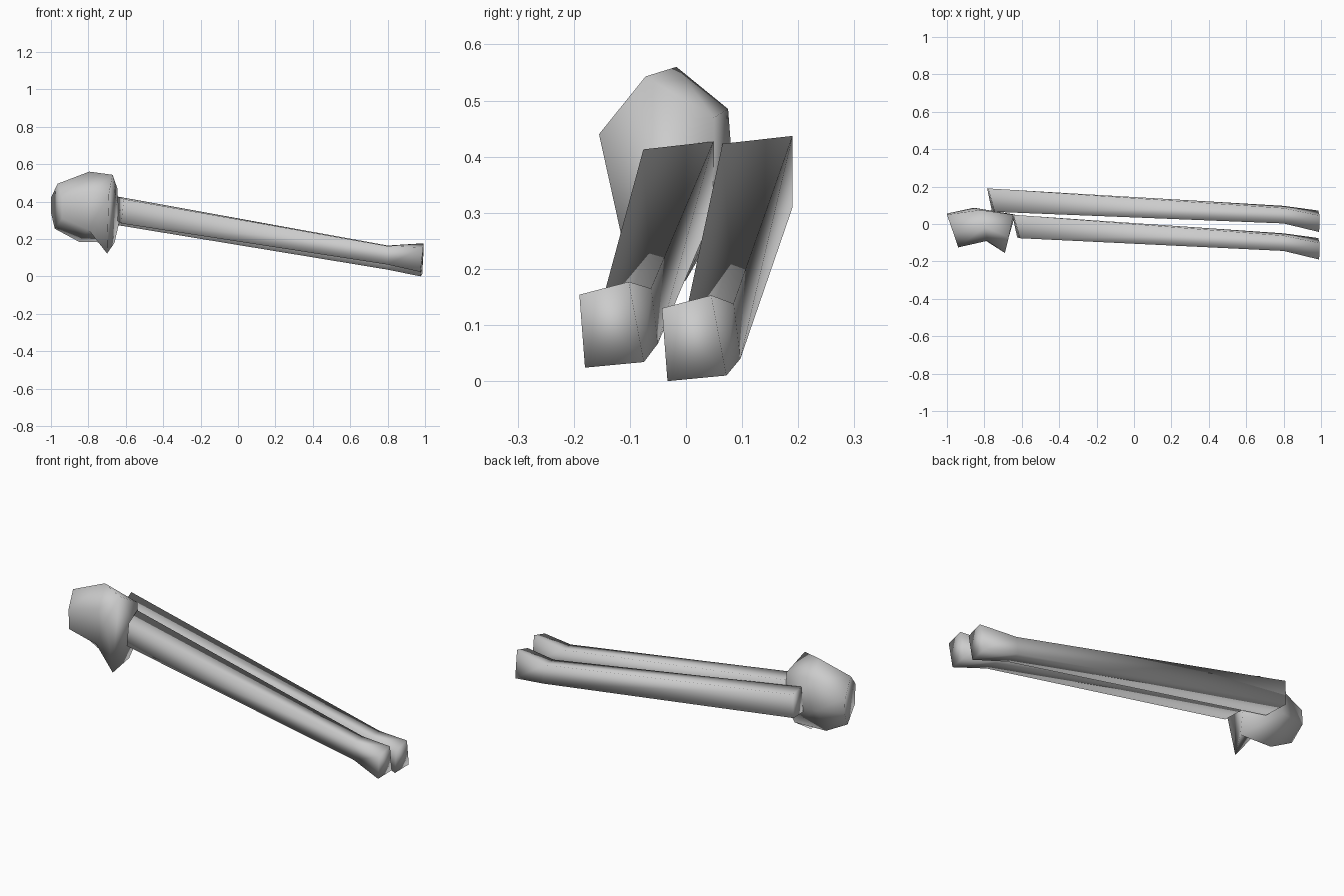
import bpy, bmesh
from mathutils import Vector

if "Cube" in bpy.data.objects:
    bpy.data.objects.remove(bpy.data.objects["Cube"], do_unlink=True)

grey = bpy.data.materials.new("plain_grey")
grey.use_nodes = True
grey.diffuse_color = (0.6, 0.6, 0.6, 1)
bsdf = next(n for n in grey.node_tree.nodes if n.type == 'BSDF_PRINCIPLED')
bsdf.inputs["Base Color"].default_value = (0.6, 0.6, 0.6, 1)
bsdf.inputs["Roughness"].default_value = 0.8


def loft(name, rings):
    """Skin matching cross-sections and cap both ends."""
    bm = bmesh.new()
    loops = [[bm.verts.new(p) for p in ring] for ring in rings]
    n = len(loops[0])
    for a, b in zip(loops, loops[1:]):
        for i in range(n):
            j = (i + 1) % n
            bm.faces.new((a[i], a[j], b[j], b[i]))
    bm.faces.new(loops[0])
    bm.faces.new(loops[-1])
    bmesh.ops.recalc_face_normals(bm, faces=bm.faces)
    for f in bm.faces:
        f.smooth = True
    mesh = bpy.data.meshes.new(name)
    bm.to_mesh(mesh)
    bm.free()
    mesh.materials.append(grey)
    obj = bpy.data.objects.new(name, mesh)
    bpy.context.collection.objects.link(obj)
    return obj


# Long shaft sections: front top, back top, back bottom, front bottom
shaft = [
    [(-0.745, 0.065, 0.423), (-0.78, 0.19, 0.437), (-0.785, 0.19, 0.31), (-0.76, 0.07, 0.293)],
    [(0.80, 0.003, 0.135), (0.80, 0.085, 0.138), (0.80, 0.097, 0.04), (0.80, 0.01, 0.036)],
    [(0.99, -0.043, 0.13), (0.993, 0.045, 0.153), (0.985, 0.072, 0.01), (0.975, -0.033, 0.0)],
]
# The front shaft is shorter and sits beside the rear one
offsets = [(0.135, -0.141, -0.01), (0, -0.147, 0.027), (0, -0.147, 0.024)]

loft("rear_long_bone", shaft)
loft("front_long_bone",
     [[Vector(p) + Vector(o) for p in ring] for ring, o in zip(shaft, offsets)])

# Faceted knuckle at the upper end: outer cap, waist, inner rim
loft("joint_bone", [
    [(-0.94, -0.125, 0.42), (-0.965, -0.05, 0.495), (-1.0, 0.05, 0.42),
     (-1.0, 0.056, 0.34), (-0.98, 0.0, 0.255), (-0.94, -0.12, 0.31)],
    [(-0.785, -0.09, 0.45), (-0.795, -0.017, 0.56), (-0.82, 0.075, 0.485),
     (-0.855, 0.087, 0.33), (-0.85, 0.0, 0.185), (-0.80, -0.085, 0.25)],
    [(-0.69, -0.155, 0.44), (-0.67, -0.072, 0.543), (-0.645, 0.05, 0.47),
     (-0.635, 0.05, 0.29), (-0.66, 0.0, 0.18), (-0.70, -0.085, 0.122)],
])
